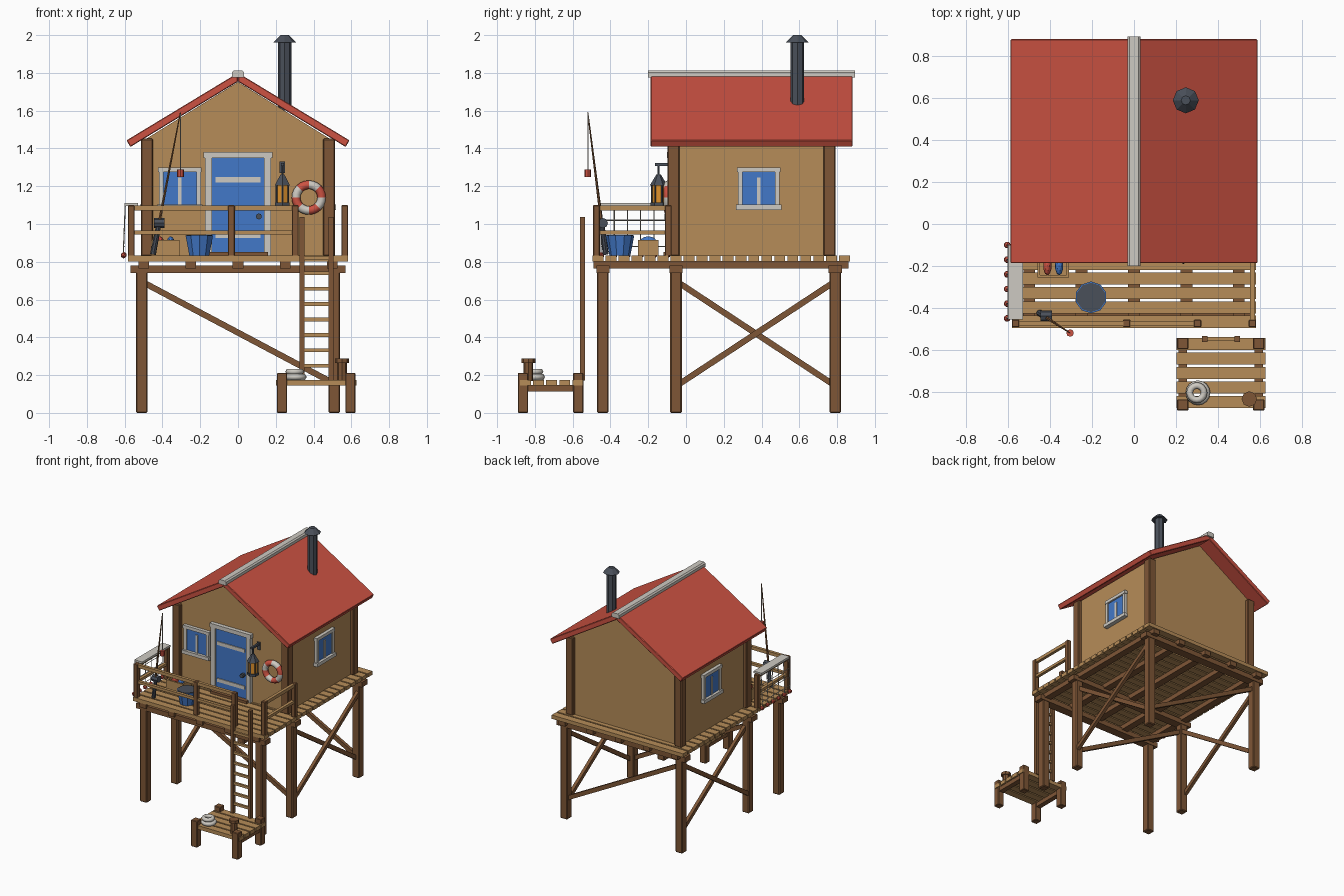
import bpy, bmesh, math
from mathutils import Vector, Matrix

if "Cube" in bpy.data.objects:
    bpy.data.objects.remove(bpy.data.objects["Cube"])


def material(name, rgb):
    lin = [((c / 255 + 0.055) / 1.055) ** 2.4 for c in rgb]
    m = bpy.data.materials.new(name)
    m.diffuse_color = (*lin, 1)
    m.use_nodes = True
    m.node_tree.nodes["Principled BSDF"].inputs["Base Color"].default_value = m.diffuse_color
    return m


TAN = material("tan wood", (182, 140, 88))
BROWN = material("brown wood", (126, 86, 54))
RED = material("roof red", (204, 82, 66))
BLUE = material("paint blue", (66, 120, 200))
WHITE = material("off white", (206, 202, 194))
IRON = material("dark iron", (74, 80, 90))
AMBER = material("amber glass", (224, 146, 44))


def finish(name, bm, mat, bevel=0, smooth=False):
    bmesh.ops.recalc_face_normals(bm, faces=bm.faces)
    me = bpy.data.meshes.new(name)
    bm.to_mesh(me)
    bm.free()
    ob = bpy.data.objects.new(name, me)
    bpy.context.collection.objects.link(ob)
    for m in mat if isinstance(mat, list) else [mat]:
        me.materials.append(m)
    if bevel:
        mod = ob.modifiers.new("bevel", 'BEVEL')
        mod.width, mod.segments = bevel, 1
    if smooth:
        for p in me.polygons:
            p.use_smooth = True
    return ob


def boxes(name, mat, spans, bevel=0):
    """Each span is x0, x1, y0, y1, z0, z1."""
    bm = bmesh.new()
    for x0, x1, y0, y1, z0, z1 in spans:
        m = Matrix.Translation(((x0 + x1) / 2, (y0 + y1) / 2, (z0 + z1) / 2))
        bmesh.ops.create_cube(bm, size=1, matrix=m @ Matrix.Diagonal((x1 - x0, y1 - y0, z1 - z0, 1)))
    return finish(name, bm, mat, bevel)


def rods(name, mat, lines, r, r2=None, sides=6):
    """Round or tapered bars between pairs of points."""
    bm = bmesh.new()
    for a, b in lines:
        a, b = Vector(a), Vector(b)
        d = b - a
        m = Matrix.Translation((a + b) / 2) @ d.to_track_quat('Z', 'Y').to_matrix().to_4x4()
        bmesh.ops.create_cone(bm, cap_ends=True, segments=sides, radius1=r,
                              radius2=r if r2 is None else r2, depth=d.length, matrix=m)
    return finish(name, bm, mat)


def prism(name, mat, outline, y0, y1, bevel=0):
    """Extrude an x,z outline along y."""
    bm = bmesh.new()
    f = bm.faces.new([bm.verts.new((x, y0, z)) for x, z in outline])
    r = bmesh.ops.extrude_face_region(bm, geom=[f])
    bmesh.ops.translate(bm, vec=(0, y1 - y0, 0), verts=[v for v in r["geom"] if isinstance(v, bmesh.types.BMVert)])
    return finish(name, bm, mat, bevel)


def torus(name, mats, centre, R, r, axis='Z', n=24, k=8, rule=None):
    bm = bmesh.new()
    rings = []
    for i in range(n):
        a = 2 * math.pi * i / n
        ring = []
        for j in range(k):
            b = 2 * math.pi * j / k
            p = Vector(((R + r * math.cos(b)) * math.cos(a), (R + r * math.cos(b)) * math.sin(a), r * math.sin(b)))
            if axis == 'Y':
                p = Vector((p.x, -p.z, p.y))
            ring.append(bm.verts.new(p + Vector(centre)))
        rings.append(ring)
    for i in range(n):
        for j in range(k):
            A, B = rings[i], rings[(i + 1) % n]
            f = bm.faces.new((A[j], B[j], B[(j + 1) % k], A[(j + 1) % k]))
            f.material_index = rule(i) if rule else 0
    return finish(name, bm, mats, smooth=True)


def post(x, y, z0, z1, h):
    return (x - h, x + h, y - h, y + h, z0, z1)


# Stilts, beams and joists
rows = (-0.44, -0.053, 0.79)
boxes("stilts", BROWN, [post(x, y, 0, 0.76, 0.031) for x in (-0.51, 0.51) for y in rows], 0.006)
boxes("cross_beams", BROWN, [(-0.57, 0.57, y - 0.035, y + 0.035, 0.74, 0.78) for y in rows])
boxes("joists", BROWN, [(x - 0.028, x + 0.028, -0.49, 0.86, 0.765, 0.803) for x in (-0.5, -0.25, 0, 0.25, 0.5)])


# Diagonal braces
def brace(name, a, b, half=0.016):
    a, b = Vector(a), Vector(b)
    q = (b - a).to_track_quat('X', 'Z').to_matrix().to_4x4()
    bm = bmesh.new()
    bmesh.ops.create_cube(bm, size=1, matrix=Matrix.Translation((a + b) / 2) @ q
                          @ Matrix.Diagonal(((b - a).length, half * 1.6, half * 2, 1)))
    finish(name, bm, BROWN)


for s in (-1, 1):
    brace("side_brace", (s * 0.525, -0.04, 0.15), (s * 0.525, 0.78, 0.69))
    brace("side_brace", (s * 0.5, -0.04, 0.69), (s * 0.5, 0.78, 0.15))
for y in rows[1:]:
    brace("cross_brace", (-0.5, y, 0.69), (0.5, y, 0.16))

# Deck planks
pitch = 1.375 / 20
boxes("deck_planks", TAN, [(-0.582, 0.582, -0.495 + i * pitch, -0.495 + (i + 1) * pitch - 0.011, 0.802, 0.832)
                           for i in range(20)])

# House walls with gables, corner posts
prism("house_walls", TAN, [(-0.485, 0.83), (0.485, 0.83), (0.485, 1.452), (0, 1.752), (-0.485, 1.452)], -0.068, 0.765)
boxes("corner_posts", BROWN, [post(x, y, 0.83, 1.452, 0.032) for x in (-0.482, 0.482) for y in (-0.066, 0.76)], 0.006)

# Roof slabs and ridge cap
for s in (-1, 1):
    prism("roof_slab", RED, [(0, 1.80), (s * 0.59, 1.443), (s * 0.57, 1.408), (0, 1.754)], -0.187, 0.882, 0.004)
prism("ridge_cap", WHITE, [(-0.032, 1.775), (0.032, 1.775), (0.032, 1.802), (0.022, 1.812), (-0.022, 1.812), (-0.032, 1.802)],
      -0.2, 0.895)

# Chimney pipe
rods("chimney", IRON, [((0.247, 0.59, 1.6), (0.247, 0.59, 1.97))], 0.036, sides=8)
rods("chimney_cap", IRON, [((0.247, 0.59, 1.96), (0.247, 0.59, 2.0))], 0.062, 0.022, 8)

# Door with frame, straps and knob
boxes("door", BLUE, [(-0.137, 0.137, -0.085, -0.06, 0.85, 1.352)])
boxes("door_frame", WHITE, [(-0.175, -0.137, -0.095, -0.06, 0.832, 1.352), (0.137, 0.175, -0.095, -0.06, 0.832, 1.352),
                            (-0.182, 0.182, -0.1, -0.06, 1.35, 1.382)])
boxes("door_straps", WHITE, [(-0.12, 0.12, -0.092, -0.08, z, z + 0.028) for z in (0.925, 1.22)])
boxes("door_sill", BROWN, [(-0.16, 0.16, -0.12, -0.06, 0.832, 0.852)])
rods("door_knob", IRON, [((0.11, -0.08, 1.04), (0.11, -0.115, 1.04))], 0.016, sides=8)


# Windows, built facing -y then turned onto each wall
def window(turn, offset):
    u, z0, z1, w = 0, 1.075, 1.3, 0.087
    parts = (("window_pane", BLUE, [(-w, w, -0.012, 0.01, 1.1, 1.275)]),
             ("window_frame", WHITE, [(-w - 0.024, -w, -0.022, 0.01, z0 + 0.02, z1 - 0.02),
                                      (w, w + 0.024, -0.022, 0.01, z0 + 0.02, z1 - 0.02),
                                      (-0.116, 0.116, -0.026, 0.01, 1.275, z1),
                                      (-0.12, 0.12, -0.034, 0.01, z0, 1.102),
                                      (-0.01, 0.01, -0.018, 0.01, 1.1, 1.245)]))
    for name, mat, spans in parts:
        ob = boxes(name, mat, spans)
        ob.data.transform(Matrix.Translation(offset) @ Matrix.Rotation(turn, 4, 'Z'))


window(0, (-0.308, -0.068, 0))
window(math.pi / 2, (0.485, 0.385, 0))
window(-math.pi / 2, (-0.485, 0.385, 0))

# Deck railing
boxes("rail_posts", BROWN, [post(x, y, 0.83, 1.1, 0.018) for x, y in
      ((-0.565, -0.474), (-0.035, -0.474), (0.303, -0.474), (0.565, -0.474), (-0.565, -0.094), (0.565, -0.094))], 0.004)
rail_spans = []
for z0, z1 in ((1.072, 1.098), (0.945, 0.966)):
    rail_spans += [(-0.565, 0.303, -0.486, -0.462, z0, z1)]
    rail_spans += [(s * 0.565 - 0.012, s * 0.565 + 0.012, -0.474, -0.08, z0, z1) for s in (-1, 1)]
boxes("rails", TAN, rail_spans)

# Fishing net over the left rail, with floats
boxes("net_fold", WHITE, [(-0.6, -0.53, -0.455, -0.1, 1.096, 1.112)])
ys = [-0.1 - 0.07 * i for i in range(6)]
rods("net_strands", WHITE, [((-0.597, y, 1.1), (-0.607, y, 0.85)) for y in ys]
     + [((-0.6, -0.45, z), (-0.6, -0.1, z)) for z in (0.88, 0.95, 1.02)], 0.003, sides=4)
bm = bmesh.new()
for y in ys:
    bmesh.ops.create_icosphere(bm, subdivisions=1, radius=0.018, matrix=Matrix.Translation((-0.605, y, 0.835)))
finish("net_floats", bm, RED)

# Ladder
boxes("ladder_sides", BROWN, [(x - 0.013, x + 0.013, -0.562, -0.535, 0.172, 1.036) for x in (0.338, 0.493)])
boxes("ladder_rungs", TAN, [(0.338, 0.493, -0.557, -0.54, z - 0.01, z + 0.01)
                            for z in [0.25 + 0.0815 * i for i in range(8)]])

# Landing stage with bollard and coiled rope
boxes("landing_legs", BROWN, [post(x, y, 0, 0.212, 0.027) for x in (0.233, 0.595) for y in (-0.863, -0.57)], 0.004)
boxes("landing_beams", BROWN, [(x - 0.02, x + 0.02, -0.88, -0.55, 0.112, 0.147) for x in (0.233, 0.595)])
boxes("landing_planks", TAN, [(0.202, 0.628, y, y + 0.058, 0.145, 0.175) for y in [-0.878 + 0.069 * i for i in range(5)]])
rods("bollard", BROWN, [((0.55, -0.835, 0.17), (0.55, -0.835, 0.27))], 0.026, sides=8)
rods("bollard_cap", BROWN, [((0.55, -0.835, 0.265), (0.55, -0.835, 0.288))], 0.037, sides=8)
torus("rope_coil_low", WHITE, (0.305, -0.805, 0.19), 0.042, 0.017, n=16, k=6)
torus("rope_coil_high", WHITE, (0.3, -0.805, 0.218), 0.034, 0.016, n=16, k=6)

# Lantern on wall bracket
lx, ly = 0.235, -0.145
boxes("lantern_bracket", IRON, [(lx - 0.008, lx + 0.008, -0.165, -0.06, 1.308, 1.324), (lx - 0.014, lx + 0.014, -0.078, -0.06, 1.27, 1.33)])
rods("lantern_hook", IRON, [((lx, ly, 1.25), (lx, ly, 1.315))], 0.006)
rods("lantern_glass", AMBER, [((lx, ly, 1.11), (lx, ly, 1.21))], 0.034)
rods("lantern_base", IRON, [((lx, ly, 1.098), (lx, ly, 1.115))], 0.044)
rods("lantern_roof", IRON, [((lx, ly, 1.205), (lx, ly, 1.262))], 0.046, 0.012)
rods("lantern_bars", IRON, [((lx + 0.036 * math.sin(a), ly + 0.036 * math.cos(a), 1.11),
                             (lx + 0.036 * math.sin(a), ly + 0.036 * math.cos(a), 1.21))
                            for a in [i * math.pi / 3 for i in range(6)]], 0.005, sides=4)

# Life ring in alternating bands
torus("life_ring", [RED, WHITE], (0.375, -0.095, 1.14), 0.068, 0.023, 'Y', 24, 8, rule=lambda i: (i // 3) % 2)

# Bucket
bx, by = -0.205, -0.35
rods("bucket", BLUE, [((bx, by, 0.832), (bx, by, 0.938))], 0.055, 0.076, 10)
rods("bucket_contents", IRON, [((bx, by, 0.935), (bx, by, 0.942))], 0.07, sides=10)

# Open tackle box with two lures
x0, x1, y0, y1 = -0.46, -0.31, -0.255, -0.145
boxes("tackle_box", TAN, [(x0, x1, y0, y1, 0.832, 0.85), (x0, x1, y0, y0 + 0.012, 0.832, 0.915),
                          (x0, x1, y1 - 0.012, y1, 0.832, 0.915), (x0, x0 + 0.012, y0, y1, 0.832, 0.915),
                          (x1 - 0.012, x1, y0, y1, 0.832, 0.915)])
for name, mat, x in (("red_lure", RED, -0.413), ("blue_lure", BLUE, -0.357)):
    bm = bmesh.new()
    bmesh.ops.create_icosphere(bm, subdivisions=2, radius=1, matrix=Matrix.Translation((x, -0.2, 0.905))
                               @ Matrix.Diagonal((0.02, 0.045, 0.03, 1)))
    finish(name, bm, mat)

# Fishing rod with reel, line and float
base, tip = Vector((-0.45, -0.425, 0.84)), Vector((-0.305, -0.52, 1.59))
rods("fishing_rod", BROWN, [(base, tip)], 0.01, 0.003)
rods("rod_grip", IRON, [(base, base.lerp(tip, 0.24))], 0.016, 0.013, 8)
rods("reel", IRON, [((-0.445, -0.44, 1.005), (-0.39, -0.44, 1.005))], 0.027, sides=8)
rods("fishing_line", WHITE, [(tip, (-0.305, -0.52, 1.27))], 0.0025, sides=4)
rods("line_float", RED, [((-0.305, -0.52, 1.25), (-0.305, -0.52, 1.288))], 0.018, sides=8)
